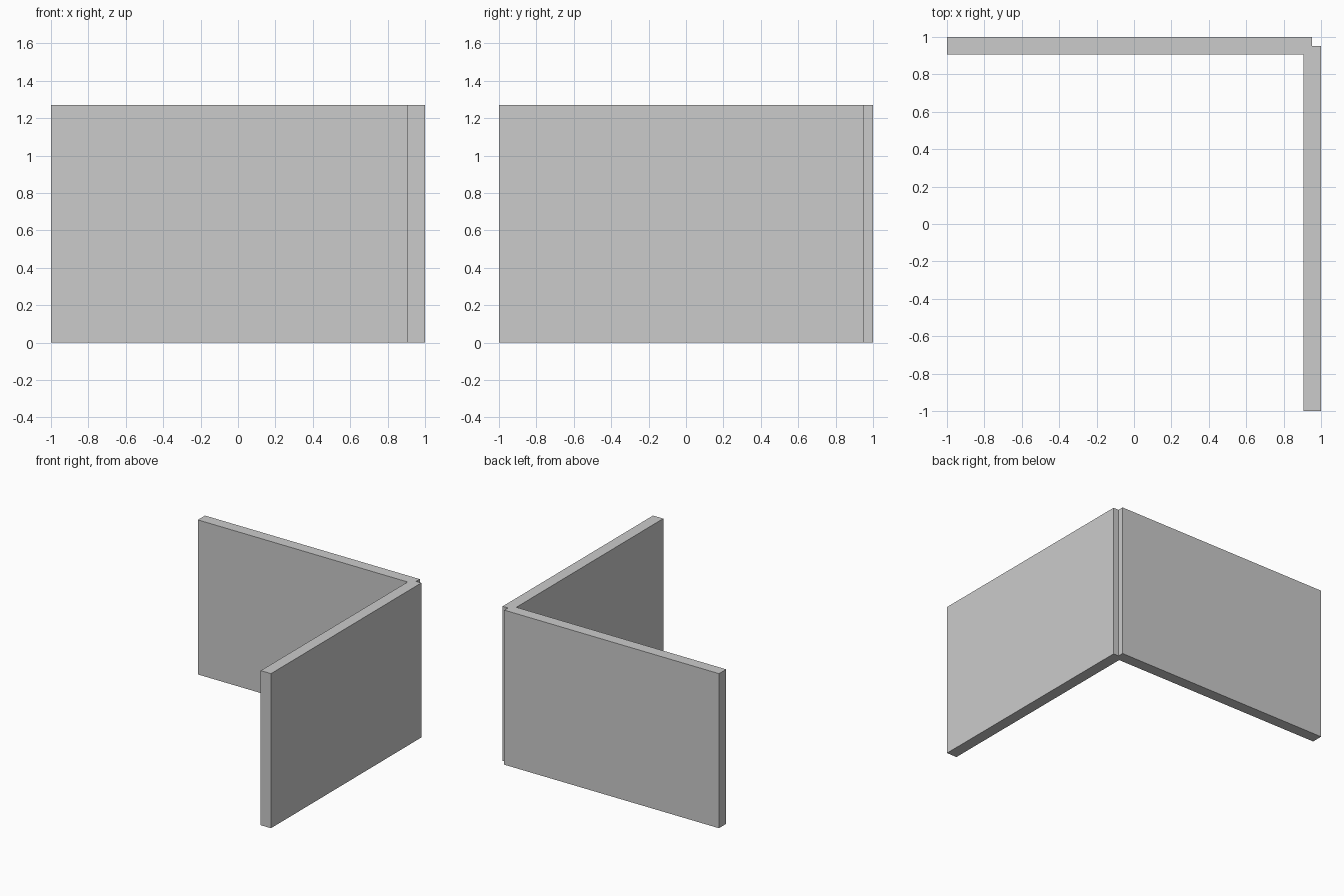
import bpy
import bmesh

if "Cube" in bpy.data.objects:
    bpy.data.objects.remove(bpy.data.objects["Cube"])

HEIGHT = 1.27
INNER = 0.907   # inner wall faces
NOTCH = 0.952   # walls stop at each other's centre line

# L-shaped floor plan of the two walls, with the notch at the outer corner
plan = [(-1, INNER), (INNER, INNER), (INNER, -1), (1, -1),
        (1, NOTCH), (NOTCH, NOTCH), (NOTCH, 1), (-1, 1)]

# Corner walls: plan extruded to full height
bm = bmesh.new()
base = bm.faces.new([bm.verts.new((x, y, 0)) for x, y in plan])
top = bmesh.ops.extrude_face_region(bm, geom=[base], use_keep_orig=True)
verts = [g for g in top["geom"] if isinstance(g, bmesh.types.BMVert)]
bmesh.ops.translate(bm, verts=verts, vec=(0, 0, HEIGHT))
bmesh.ops.recalc_face_normals(bm, faces=bm.faces)

mesh = bpy.data.meshes.new("corner_walls")
bm.to_mesh(mesh)
bm.free()
bpy.context.collection.objects.link(bpy.data.objects.new("corner_walls", mesh))
